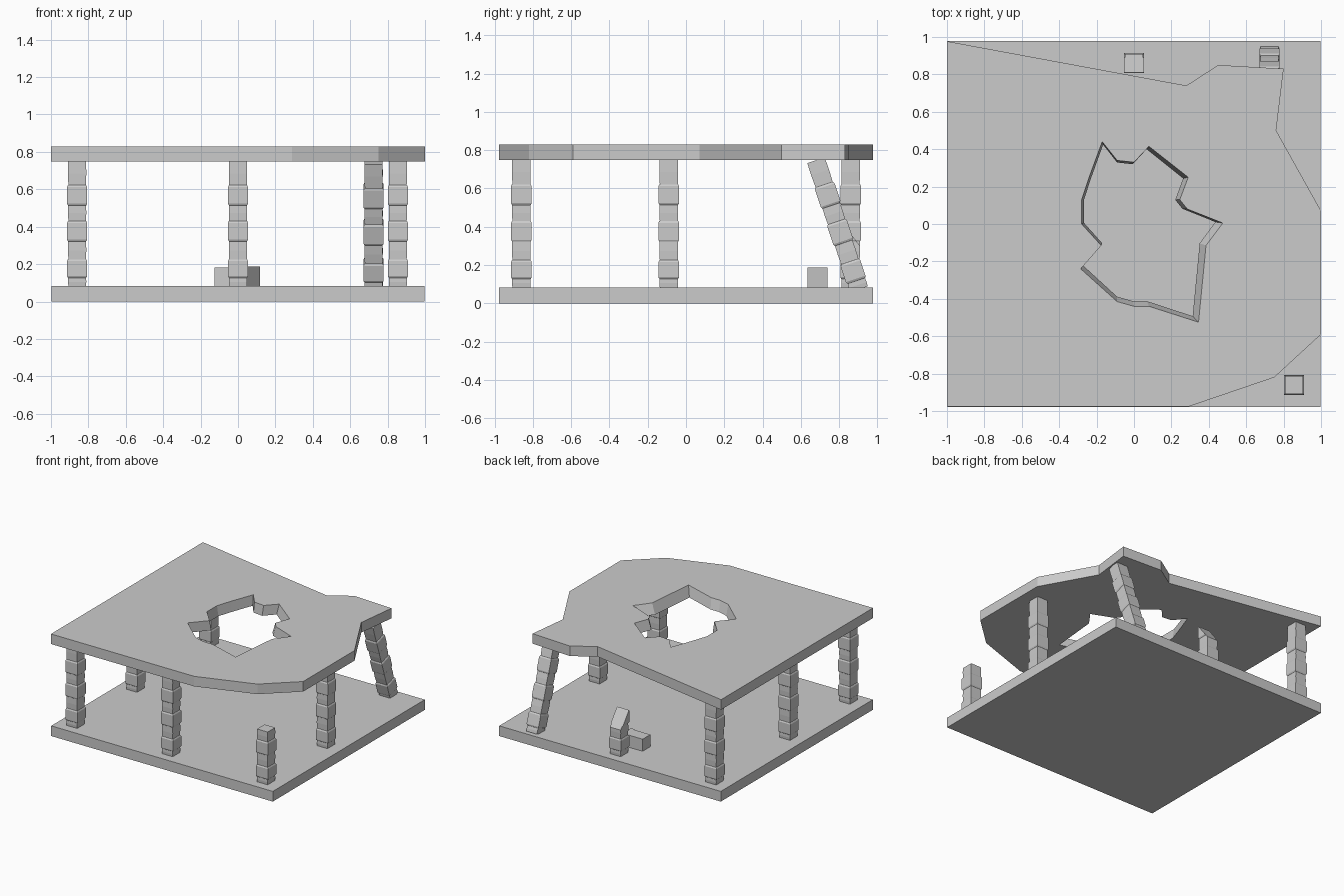
import bpy, bmesh, math
from mathutils import Vector

if "Cube" in bpy.data.objects:
    bpy.data.objects.remove(bpy.data.objects["Cube"])

BASE_TOP, ROOF_LOW, ROOF_TOP = 0.083, 0.748, 0.83


def finish(bm, name):
    bmesh.ops.recalc_face_normals(bm, faces=bm.faces[:])
    mesh = bpy.data.meshes.new(name)
    bm.to_mesh(mesh)
    bm.free()
    ob = bpy.data.objects.new(name, mesh)
    bpy.context.collection.objects.link(ob)
    return ob


def column(name, loc, rings, rot=(0, 0, 0), cut=None):
    """Square column lofted through (height, half width) rings, optionally cut by a plane."""
    bm = bmesh.new()
    loops = [[bm.verts.new((sx * w, sy * w, z)) for sx, sy in ((-1, -1), (1, -1), (1, 1), (-1, 1))]
             for z, w in rings]
    for a, b in zip(loops, loops[1:]):
        for i in range(4):
            j = (i + 1) % 4
            bm.faces.new((a[i], a[j], b[j], b[i]))
    bm.faces.new(loops[0][::-1])
    bm.faces.new(loops[-1])
    if cut:
        bmesh.ops.bisect_plane(bm, geom=bm.verts[:] + bm.edges[:] + bm.faces[:],
                               plane_co=cut[0], plane_no=cut[1], clear_outer=True)
        bmesh.ops.holes_fill(bm, edges=[e for e in bm.edges if e.is_boundary])
    ob = finish(bm, name)
    ob.location, ob.rotation_euler = loc, rot
    return ob


def stack(heights):
    """Alternating narrow and wide blocks with slightly rounded ends."""
    rings = []
    for i, (a, b) in enumerate(zip(heights, heights[1:])):
        if i % 2:
            rings += [(a, 0.050), (a + 0.008, 0.054), (b - 0.008, 0.054), (b, 0.050)]
        else:
            rings += [(a + 0.002, 0.047), ((a + b) / 2, 0.049), (b - 0.002, 0.048)]
    return rings


# Floor slab
bpy.ops.mesh.primitive_cube_add(size=1, location=(0, 0, BASE_TOP / 2))
floor = bpy.context.object
floor.name = "floor_slab"
floor.scale = (1.995, 1.955, BASE_TOP)

# Broken roof slab with a ragged, tapered hole
outline = [(-1, .977), (.28, .74), (.45, .85), (.80, .83), (.76, .50), (1, .07),
           (1, -.59), (.75, -.82), (.29, -.977), (-1, -.977)]
hole = [(-.17, .44), (-.09, .34), (0, .33), (.08, .415), (.29, .25), (.245, .13), (.285, .08),
        (.475, .005), (.385, -.115), (.345, -.525), (.08, -.44), (0, -.44), (-.09, -.415),
        (-.285, -.24), (-.175, -.115), (-.28, 0), (-.28, .13), (-.24, .25)]
hole_low = [(-.1 + (x + .1) * .93, .12 + (y - .12) * .95) for x, y in hole]
bm = bmesh.new()
levels = []
for z, loops in ((ROOF_LOW, (outline, hole_low)), (ROOF_TOP, (outline, hole))):
    edges, rows = [], []
    for pts in loops:
        vs = [bm.verts.new((x, y, z)) for x, y in pts]
        edges += [bm.edges.new((vs[i - 1], vs[i])) for i in range(len(vs))]
        rows.append(vs)
    bmesh.ops.triangle_fill(bm, edges=edges, use_beauty=True, normal=(0, 0, 1))
    levels.append(rows)
for lo, hi in zip(*levels):
    for i in range(len(lo)):
        bm.faces.new((lo[i - 1], lo[i], hi[i], hi[i - 1]))
finish(bm, "roof_slab")

# Whole columns
heights = [0, .047, .142, .242, .347, .434, .538, .668]
full = stack(heights)
for name, x, y in (("front_left", -.86, -.86), ("front_middle", 0, -.86), ("left", -.86, -.09),
                   ("right", .855, -.09), ("back_left", -.86, .86)):
    column(name + "_column", (x, y, BASE_TOP - .001), full)

# Leaning, snapped and sheared columns
column("leaning_column", (.725, .905, .072), [(z * 1.07, w) for z, w in full],
       rot=(math.radians(18.5), 0, 0))
column("short_column", (.855, -.86, BASE_TOP - .001), stack(heights[:6]))
column("sheared_column", (0, .86, BASE_TOP - .001), stack(heights[:6]),
       cut=(Vector((0, 0, .282)), Vector((0, .13, .1))))

# Fallen chunk lying on the floor
column("fallen_chunk", (-.125, .687, BASE_TOP + .05), [(0, .049), (.14, .05), (.145, .053), (.26, .053)],
       rot=(0, math.pi / 2, 0), cut=(Vector((0, 0, .205)), Vector((0, -.08, .11))))
